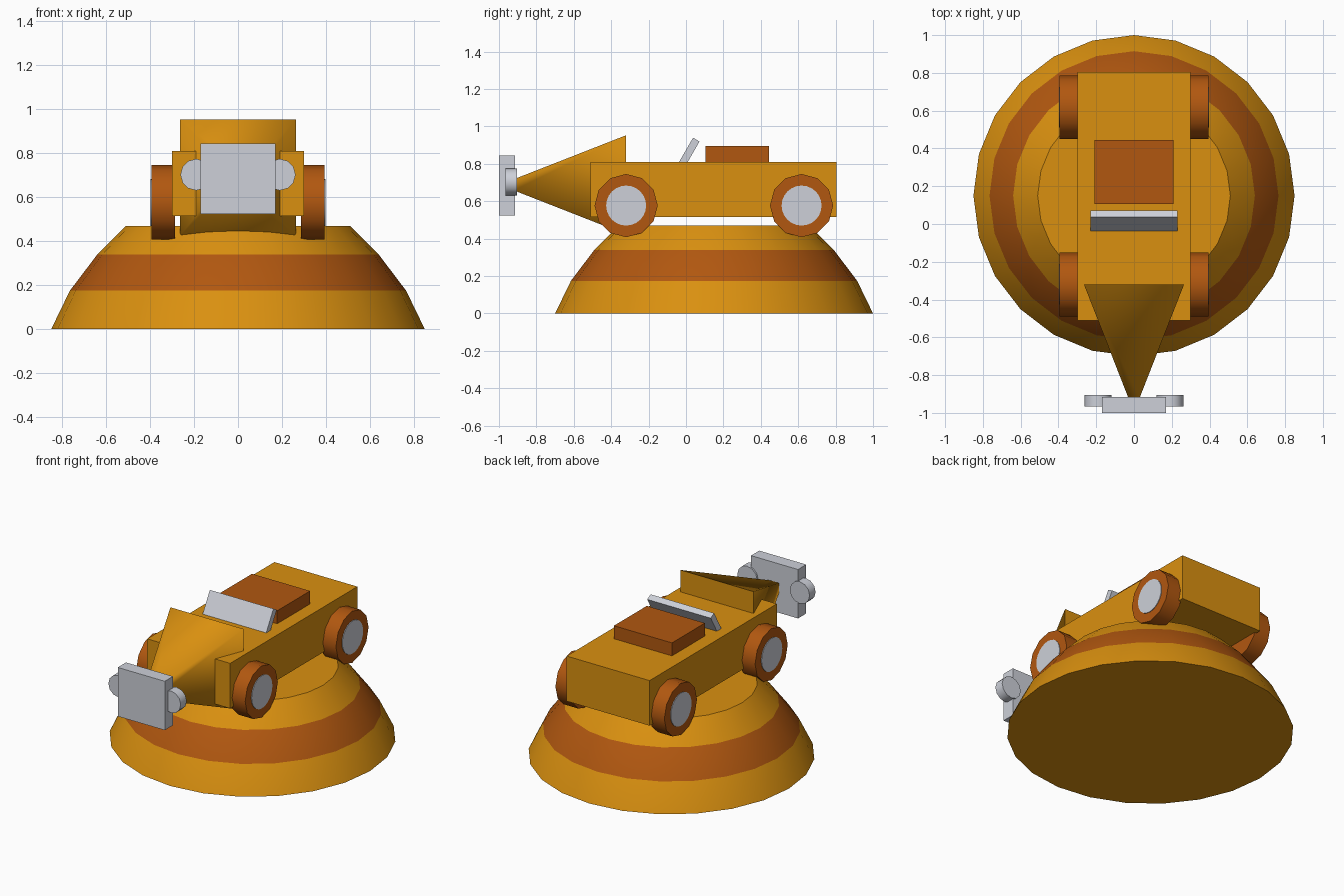
import bpy, bmesh, math
from mathutils import Matrix, Vector

cube = bpy.data.objects.get("Cube")
if cube:
    bpy.data.objects.remove(cube, do_unlink=True)


def material(name, rgb):
    m = bpy.data.materials.new(name)
    m.use_nodes = True
    m.diffuse_color = (*rgb, 1)
    m.node_tree.nodes["Principled BSDF"].inputs["Base Color"].default_value = (*rgb, 1)
    return m


GOLD = material("golden_yellow", (0.70, 0.28, 0.005))
RUST = material("rust_orange", (0.44, 0.096, 0.005))
GREY = material("light_grey", (0.61, 0.63, 0.69))


def finish(name, bm, mats, smooth_angle=None):
    bmesh.ops.recalc_face_normals(bm, faces=bm.faces)
    mesh = bpy.data.meshes.new(name)
    bm.to_mesh(mesh)
    bm.free()
    for m in mats:
        mesh.materials.append(m)
    if smooth_angle:
        mesh.shade_smooth()
        mesh.set_sharp_from_angle(angle=math.radians(smooth_angle))
    obj = bpy.data.objects.new(name, mesh)
    bpy.context.collection.objects.link(obj)
    return obj


def box(name, lo, hi, mat, tilt=0):
    lo, hi = Vector(lo), Vector(hi)
    bm = bmesh.new()
    bmesh.ops.create_cube(bm, size=1, matrix=Matrix.Translation((lo + hi) / 2)
                          @ Matrix.Rotation(math.radians(tilt), 4, "X")
                          @ Matrix.Diagonal((*(hi - lo), 1)))
    return finish(name, bm, [mat])


def cylinder(name, centre, radius, depth, axis, sides, mat):
    turn = Matrix.Rotation(math.pi / 2, 4, "Y" if axis == "X" else "X")
    bm = bmesh.new()
    bmesh.ops.create_cone(bm, cap_ends=True, segments=sides, radius1=radius, radius2=radius,
                          depth=depth, matrix=Matrix.Translation(centre) @ turn)
    return finish(name, bm, [mat], 40)


# Banded dome base, lathed ring by ring
bm = bmesh.new()
SIDES = 24
rings = []
for r, z in [(0.85, 0), (0.765, 0.175), (0.64, 0.34), (0.51, 0.47)]:
    rings.append([bm.verts.new((r * math.cos(a), 0.15 + r * math.sin(a), z))
                  for a in (math.tau * i / SIDES for i in range(SIDES))])
for band, (low, high) in enumerate(zip(rings, rings[1:])):
    for i in range(SIDES):
        j = (i + 1) % SIDES
        bm.faces.new((low[i], low[j], high[j], high[i])).material_index = band % 2
bm.faces.new(rings[0])
bm.faces.new(rings[-1])
finish("dome_base", bm, [GOLD, RUST], 40)

# Car body, seat and tilted windscreen
box("body", (-0.3, -0.51, 0.515), (0.3, 0.805, 0.81), GOLD)
box("seat", (-0.21, 0.105, 0.8), (0.21, 0.445, 0.895), RUST)
box("windscreen", (-0.23, -0.015, 0.743), (0.23, 0.025, 0.943), GREY, tilt=-30)

# Four-sided tapering nose, softly shaded around its sides
bm = bmesh.new()
bmesh.ops.create_cone(bm, cap_ends=True, segments=4, radius1=0.265 * math.sqrt(2),
                      radius2=0.03 * math.sqrt(2), depth=0.6,
                      matrix=Matrix.Translation((0, -0.62, 0.688))
                      @ Matrix.Rotation(math.pi / 2, 4, "X")
                      @ Matrix.Rotation(math.pi / 4, 4, "Z"))
finish("nose", bm, [GOLD], 100)

# Front plate with a round lamp on each side
box("front_plate", (-0.17, -1, 0.525), (0.17, -0.915, 0.845), GREY)
for side, s in (("left", 1), ("right", -1)):
    cylinder(side + "_lamp", (s * 0.19, -0.935, 0.703), 0.072, 0.062, "Y", 12, GREY)
    # Wheels with thin hub discs
    for end, y in (("front", -0.32), ("rear", 0.618)):
        name = end + "_" + side
        cylinder(name + "_wheel", (s * 0.34, y, 0.577), 0.169, 0.108, "X", 12, RUST)
        cylinder(name + "_hub", (s * 0.395, y, 0.577), 0.107, 0.006, "X", 24, GREY)
